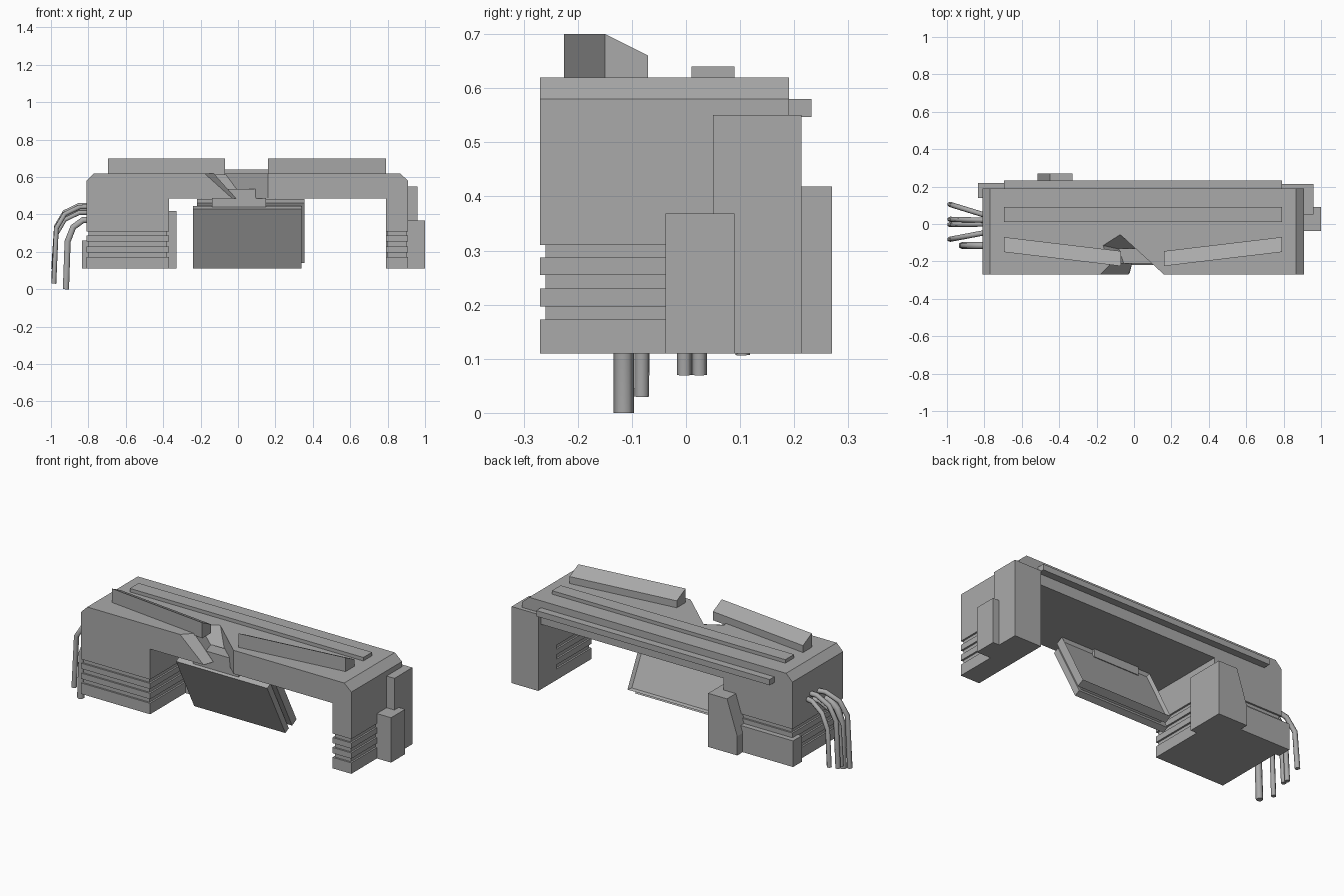
import bpy, bmesh, math
from mathutils import Vector

cube = bpy.data.objects.get("Cube")
if cube:
    bpy.data.objects.remove(cube)

grey = bpy.data.materials.new("mid_grey")
grey.use_nodes = True
colour = (0.4, 0.4, 0.4, 1)
grey.diffuse_color = colour
grey.node_tree.nodes["Principled BSDF"].inputs["Base Color"].default_value = colour


def finish(name, bm):
    bmesh.ops.recalc_face_normals(bm, faces=bm.faces[:])
    mesh = bpy.data.meshes.new(name)
    bm.to_mesh(mesh)
    bm.free()
    mesh.materials.append(grey)
    obj = bpy.data.objects.new(name, mesh)
    bpy.context.scene.collection.objects.link(obj)
    return obj


def loft(name, lower, upper):
    """Solid between two matching rings of points."""
    bm = bmesh.new()
    a = [bm.verts.new(p) for p in lower]
    b = [bm.verts.new(p) for p in upper]
    bm.faces.new(a)
    bm.faces.new(b)
    for i in range(len(a)):
        j = (i + 1) % len(a)
        bm.faces.new((a[i], a[j], b[j], b[i]))
    return finish(name, bm)


def box(name, x0, x1, y0, y1, z0, z1):
    ring = [(x0, y0), (x1, y0), (x1, y1), (x0, y1)]
    return loft(name, [(x, y, z0) for x, y in ring], [(x, y, z1) for x, y in ring])


def extrude_y(name, profile, y0, y1):
    return loft(name, [(x, y0, z) for x, z in profile], [(x, y1, z) for x, z in profile])


# Arched body with chamfered shoulders
FRONT, BACK, BASE = -0.27, 0.19, 0.11
arch = [(-0.81, 0.31), (-0.81, 0.58), (-0.77, 0.62), (0.865, 0.62), (0.91, 0.58),
        (0.91, 0.31), (0.79, 0.31), (0.79, 0.485), (-0.37, 0.485), (-0.37, 0.31)]
body = extrude_y("arched_body", arch, FRONT, BACK)

# Broken notch in the front of the beam
notch_top = [(-0.18, -0.27), (-0.13, -0.215), (-0.165, -0.115), (-0.07, -0.06), (0.16, -0.27)]
notch_low = [(-0.03, -0.27), (-0.01, -0.21), (-0.03, -0.145), (0.03, -0.15), (0.16, -0.27)]


def notch_ring(z):
    t = (z - 0.485) / 0.135
    ring = [Vector(a).lerp(Vector(b), t) for a, b in zip(notch_low, notch_top)]
    ring = [ring[0] + Vector((0, -0.02))] + ring + [ring[-1] + Vector((0, -0.02))]
    return [(p.x, p.y, z) for p in ring]


cutter = loft("notch_cutter", notch_ring(0.46), notch_ring(0.64))
cutter.hide_render = True
cutter.hide_viewport = True
cut = body.modifiers.new("notch", "BOOLEAN")
cut.operation = "DIFFERENCE"
cut.solver = "EXACT"
cut.object = cutter

# Ribbed lower legs
for side, x0, x1 in (("right", -0.81, -0.37), ("left", 0.79, 0.91)):
    box(side + "_leg_core", x0 + 0.01, x1 - 0.01, FRONT + 0.01, BACK - 0.01, BASE, 0.32)
    for n, (z0, z1) in enumerate([(BASE, 0.173), (0.197, 0.23), (0.255, 0.287)]):
        box(f"{side}_leg_rib_{n + 1}", x0, x1, FRONT, BACK, z0, z1)

# Attached blocks on the ends and back
box("left_rear_block", 0.79, 0.96, 0.05, 0.213, BASE, 0.55)
box("left_side_block", 0.90, 1.0, -0.038, 0.09, BASE, 0.368)
box("right_rear_foot", -0.835, -0.40, 0.14, 0.22, BASE, 0.26)
wedge = [(-0.33, BASE), (-0.33, 0.418), (-0.45, 0.418), (-0.515, 0.22), (-0.515, BASE)]
extrude_y("right_rear_wedge", wedge, 0.05, 0.27)

# Strips on the roof and back edge
box("rear_strip", -0.695, 0.79, 0.17, 0.232, 0.547, 0.58)
box("roof_strip", -0.695, 0.79, 0.01, 0.09, 0.61, 0.64)

# Slanted roof fins, higher along the front edge
for name, xi, xo in (("right_fin", -0.07, -0.695), ("left_fin", 0.16, 0.79)):
    foot = [(xi, -0.225), (xo, -0.15), (xo, -0.07), (xi, -0.145)]
    heights = (0.70, 0.70, 0.66, 0.66)
    loft(name, [(x, y, 0.61) for x, y in foot],
         [(x, y, z) for (x, y), z in zip(foot, heights)])

# Tilted screen: front plate, core, back frame and recessed back panel
top, bottom = Vector((0, -0.22, 0.43)), Vector((0, -0.055, 0.11))
down = (bottom - top).normalized()
normal = Vector((0, -down.z, down.y))
length = (bottom - top).length


def plate(name, x0, x1, s0, s1, d0, d1):
    def ring(d):
        return [Vector((x, 0, 0)) + top + down * s + normal * d
                for x, s in ((x0, s0), (x1, s0), (x1, s1), (x0, s1))]
    return loft(name, ring(d0), ring(d1))


plate("screen_front", -0.24, 0.34, 0, length, 0, 0.035)
plate("screen_core", -0.20, 0.32, 0.02, length - 0.02, 0.03, 0.055)
back = plate("screen_back", -0.22, 0.355, -0.01, length - 0.01, 0.05, 0.095)
bm = bmesh.new()
bm.from_mesh(back.data)
rear = max(bm.faces, key=lambda f: f.calc_center_median().dot(normal))
bmesh.ops.inset_region(bm, faces=[rear], thickness=0.02)
bmesh.ops.translate(bm, verts=rear.verts[:], vec=-normal * 0.015)
bm.to_mesh(back.data)
bm.free()

# Screen mount sitting in the notch
mount = [(-0.14, 0.44), (0.15, 0.44), (0.15, 0.49), (0.11, 0.51), (0.11, 0.535),
         (-0.08, 0.535), (-0.08, 0.51), (-0.14, 0.49)]
extrude_y("screen_mount", mount, -0.21, -0.13)


# Hanging cables: start y, end y, start z, end x, end z, radius
def cable(name, y0, y1, z0, x1, z1, radius):
    curve = bpy.data.curves.new(name, "CURVE")
    curve.dimensions = "3D"
    curve.bevel_depth = radius
    curve.bevel_resolution = 1
    curve.use_fill_caps = True
    spline = curve.splines.new("POLY")
    steps = [(0, 0), (0.3, 0.0), (0.7, 0.14), (0.93, 0.42), (1, 1)]
    spline.points.add(len(steps) - 1)
    drop = 0.27
    for n, (point, (across, fall)) in enumerate(zip(spline.points, steps)):
        x = -0.79 + (x1 + 0.79) * across
        z = z1 if n == len(steps) - 1 else z0 - drop * fall
        point.co = (x, y0 + (y1 - y0) * across, z, 1)
    curve.materials.append(grey)
    obj = bpy.data.objects.new(name, curve)
    bpy.context.scene.collection.objects.link(obj)


cables = [(-0.115, -0.115, 0.37, -0.92, 0.0, 0.019),
          (-0.045, -0.082, 0.44, -0.985, 0.03, 0.014),
          (0.0, -0.003, 0.41, -0.985, 0.07, 0.014),
          (0.02, 0.025, 0.45, -0.985, 0.07, 0.014),
          (0.045, 0.105, 0.43, -0.985, 0.107, 0.014)]
for n, spec in enumerate(cables):
    cable(f"cable_{n + 1}", *spec)
